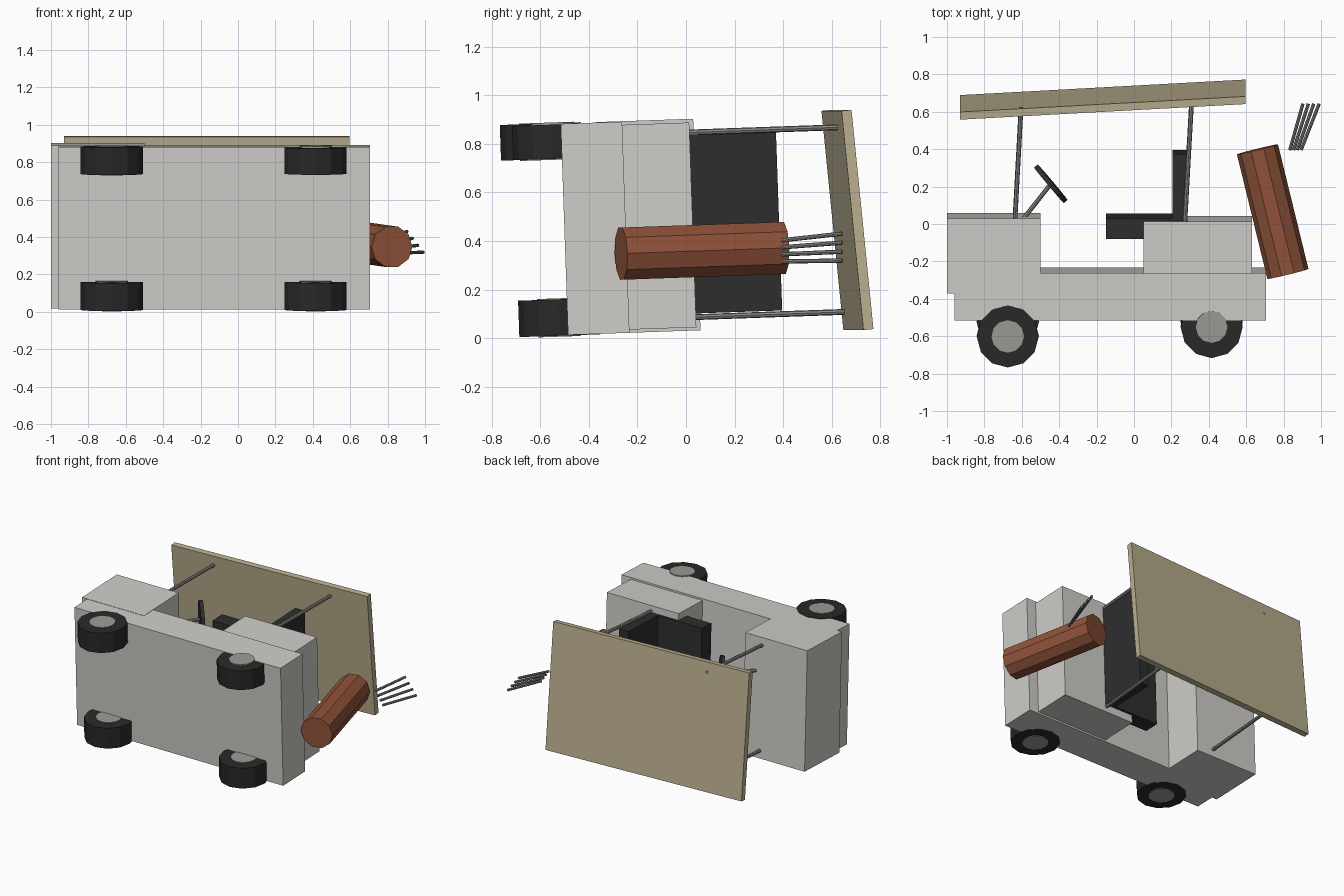
import bpy, bmesh, math
from mathutils import Matrix, Vector

if "Cube" in bpy.data.objects:
    bpy.data.objects.remove(bpy.data.objects["Cube"])

TILT = Matrix.Rotation(math.radians(2), 4, 'X')   # the toppled cart leans slightly


def material(name, r, g, b):
    m = bpy.data.materials.new(name)
    m.diffuse_color = (r, g, b, 1)
    m.use_nodes = True
    m.node_tree.nodes["Principled BSDF"].inputs["Base Color"].default_value = m.diffuse_color
    return m


BODY = material("light_grey", 0.62, 0.61, 0.58)
ROOF = material("tan", 0.49, 0.43, 0.28)
LEATHER = material("brown_leather", 0.28, 0.085, 0.042)
SEAT = material("charcoal", 0.027, 0.027, 0.027)
TYRE = material("black_rubber", 0.022, 0.022, 0.022)
METAL = material("pole_grey", 0.25, 0.25, 0.24)
HUB = material("hub_grey", 0.33, 0.33, 0.30)


def finish(bm, name, mat, matrix):
    bmesh.ops.transform(bm, matrix=matrix, verts=bm.verts)
    bmesh.ops.recalc_face_normals(bm, faces=bm.faces)
    me = bpy.data.meshes.new(name)
    bm.to_mesh(me)
    bm.free()
    me.materials.append(mat)
    ob = bpy.data.objects.new(name, me)
    bpy.context.collection.objects.link(ob)
    return ob


def extrude(name, profile, z0, z1, mat, matrix=TILT):
    """Side profile in x, y drawn out along z."""
    bm = bmesh.new()
    face = bm.faces.new([bm.verts.new((x, y, z0)) for x, y in profile])
    new = bmesh.ops.extrude_face_region(bm, geom=[face])["geom"]
    bmesh.ops.translate(bm, vec=(0, 0, z1 - z0),
                        verts=[v for v in new if isinstance(v, bmesh.types.BMVert)])
    return finish(bm, name, mat, matrix)


def box(name, x0, x1, y0, y1, z0, z1, mat):
    return extrude(name, [(x0, y0), (x1, y0), (x1, y1), (x0, y1)], z0, z1, mat)


def rod(name, a, b, r, n, mat, matrix=TILT, spin=0.0):
    """Flat-sided cylinder between two points."""
    a, b = Vector(a), Vector(b)
    bm = bmesh.new()
    bmesh.ops.create_cone(bm, cap_ends=True, segments=n, radius1=r, radius2=r,
                          depth=(b - a).length)
    turn = (b - a).to_track_quat('Z', 'Y').to_matrix().to_4x4()
    place = Matrix.Translation((a + b) / 2) @ turn @ Matrix.Rotation(spin, 4, 'Z')
    return finish(bm, name, mat, matrix @ place)


# Bodywork: chassis, nose and the box under the seat
box("chassis", -0.96, 0.705, -0.485, -0.232, 0.03, 0.90, BODY)
box("nose", -1.0, -0.5, -0.34, 0.061, 0.03, 0.902, BODY)
box("seat_box", 0.05, 0.63, -0.25, 0.044, 0.043, 0.887, BODY)

# L-shaped bench seat
extrude("bench_seat", [(-0.15, -0.05), (0.28, -0.05), (0.28, 0.40), (0.205, 0.40),
                       (0.205, 0.06), (-0.15, 0.06)], 0.10, 0.838, SEAT)

# Wheels: (x, y, inner z, outer z); one front wheel hangs lower
wheels = {
    "front_left": (-0.675, -0.57, 0.757, 0.904),
    "rear_left": (0.415, -0.52, 0.757, 0.898),
    "front_right": (-0.675, -0.52, 0.028, 0.178),
    "rear_right": (0.415, -0.52, 0.028, 0.178),
}
for name, (x, y, z0, z1) in wheels.items():
    rod(name + "_tyre", (x, y, z0), (x, y, z1), 0.166, 12, TYRE)
    rod(name + "_hub", (x, y, z0 - 0.004), (x, y, max(z1 + 0.004, 0) if z1 < 0.5 else 0.907),
        0.087, 12, HUB)

# Roof posts
for side, z in (("left", 0.846), ("right", 0.085)):
    rod("front_post_" + side, (-0.637, 0.03, z), (-0.603, 0.656, z), 0.012, 8, METAL)
    rod("rear_post_" + side, (0.272, 0.03, z), (0.307, 0.656, z), 0.012, 8, METAL)

# Steering column and wheel
rod("steering_column", (-0.60, 0.04, 0.65), (-0.452, 0.228, 0.65), 0.012, 8, METAL)
hub = Vector((-0.445, 0.238, 0.65))
axis = Vector((0.19, 0.16, 0)).normalized() * 0.013
rod("steering_wheel", hub - axis, hub + axis, 0.124, 12, SEAT)

# Roof panel, sheared in two directions
shear = Matrix(((1, 0, 0, 0),
                (0.0545, 1, -0.1, 0.648 + 0.0545 * 0.93 + 0.0035),
                (0, 0.1, 1, 0), (0, 0, 0, 1)))
extrude("roof", [(-0.93, 0), (0.595, 0), (0.595, 0.041), (-0.93, 0.041)],
        0.033, 0.936, ROOF, shear)

# Golf bag leaning at the back
rod("golf_bag", (0.823, -0.255, 0.357), (0.66, 0.412, 0.357), 0.113, 10, LEATHER,
    spin=math.pi / 2)

# Fan of club shafts
for i in range(4):
    rod("club_shaft_%d" % (i + 1), (0.833 + 0.02 * i, 0.395, 0.403 - 0.029 * i),
        (0.903 + 0.029 * i, 0.643, 0.43 - 0.037 * i), 0.009, 8, METAL, Matrix.Identity(4))
